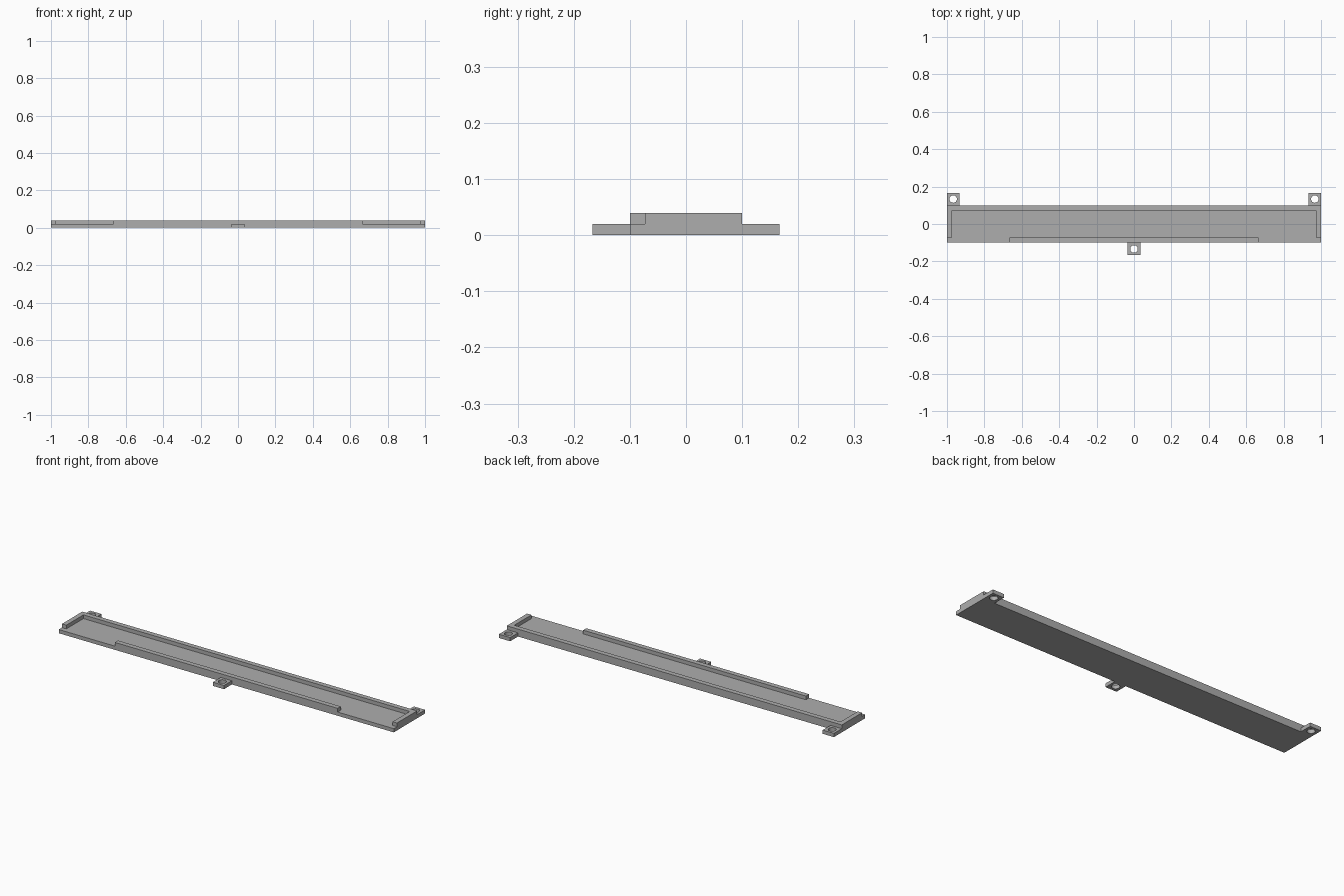
import bpy
import bmesh
import math

cube = bpy.data.objects.get("Cube")
if cube:
    bpy.data.objects.remove(cube, do_unlink=True)

PLATE = 0.02      # thickness of floor and tabs
RIM = 0.02        # rim height above the floor
TAB = 0.0335      # half width of a tab
HOLE = 0.02       # screw hole radius

grey = bpy.data.materials.new("plain_grey")
grey.use_nodes = True
colour = (0.42, 0.42, 0.42, 1)
grey.diffuse_color = colour
grey.node_tree.nodes["Principled BSDF"].inputs["Base Color"].default_value = colour


def finish(bm, name):
    bmesh.ops.recalc_face_normals(bm, faces=bm.faces[:])
    mesh = bpy.data.meshes.new(name)
    bm.to_mesh(mesh)
    bm.free()
    mesh.materials.append(grey)
    obj = bpy.data.objects.new(name, mesh)
    bpy.context.collection.objects.link(obj)
    return obj


def raise_faces(bm, faces, height):
    """Extrude a region straight up and return its new top faces."""
    result = bmesh.ops.extrude_face_region(bm, geom=faces)["geom"]
    verts = [g for g in result if isinstance(g, bmesh.types.BMVert)]
    bmesh.ops.translate(bm, verts=verts, vec=(0, 0, height))
    return [g for g in result if isinstance(g, bmesh.types.BMFace)]


def make_tray():
    """Long floor plate with a raised rim that is open at both front corners."""
    xs = (-1, -0.974, -0.665, 0.665, 0.974, 1)
    ys = (-0.1, -0.073, 0.073, 0.1)
    bm = bmesh.new()
    grid = [[bm.verts.new((x, y, 0)) for x in xs] for y in ys]
    floor = []
    for low, high in zip(grid, grid[1:]):
        for i in range(len(xs) - 1):
            floor.append(bm.faces.new((low[i], low[i + 1], high[i + 1], high[i])))
    bottom = [f.copy() for f in floor]
    top = raise_faces(bm, floor, PLATE)
    rim = []
    for f in top:
        c = f.calc_center_median()
        back = c.y > ys[2]
        end = abs(c.x) > xs[4] and c.y > ys[1]
        front = abs(c.x) < xs[3] and c.y < ys[1]
        if back or end or front:
            rim.append(f)
    raise_faces(bm, rim, RIM)
    bmesh.ops.remove_doubles(bm, verts=bm.verts[:], dist=1e-5)
    bmesh.ops.dissolve_limit(bm, angle_limit=0.01, verts=bm.verts[:], edges=bm.edges[:])
    return finish(bm, "tray")


def make_tab(name, x, y, sides=32):
    """Square mounting tab with a round screw hole."""
    bm = bmesh.new()
    rings = []
    for i in range(sides):
        a = math.tau * i / sides
        c, s = math.cos(a), math.sin(a)
        outer = TAB / max(abs(c), abs(s))
        rings.append([bm.verts.new((x + r * c, y + r * s, z))
                      for r, z in ((outer, 0), (outer, PLATE), (HOLE, PLATE), (HOLE, 0))])
    for i in range(sides):
        a, b = rings[i], rings[(i + 1) % sides]
        for k in range(4):
            n = (k + 1) % 4
            bm.faces.new((a[k], b[k], b[n], a[n]))
    tab = finish(bm, name)
    bpy.ops.object.select_all(action="DESELECT")
    tab.select_set(True)
    bpy.context.view_layer.objects.active = tab
    bpy.ops.object.shade_smooth_by_angle(angle=math.radians(30))


make_tray()
make_tab("front_tab", 0, -0.1 - TAB)
for side, sign in (("left", 1), ("right", -1)):
    make_tab("back_tab_" + side, sign * (1 - TAB), 0.1 + TAB)
